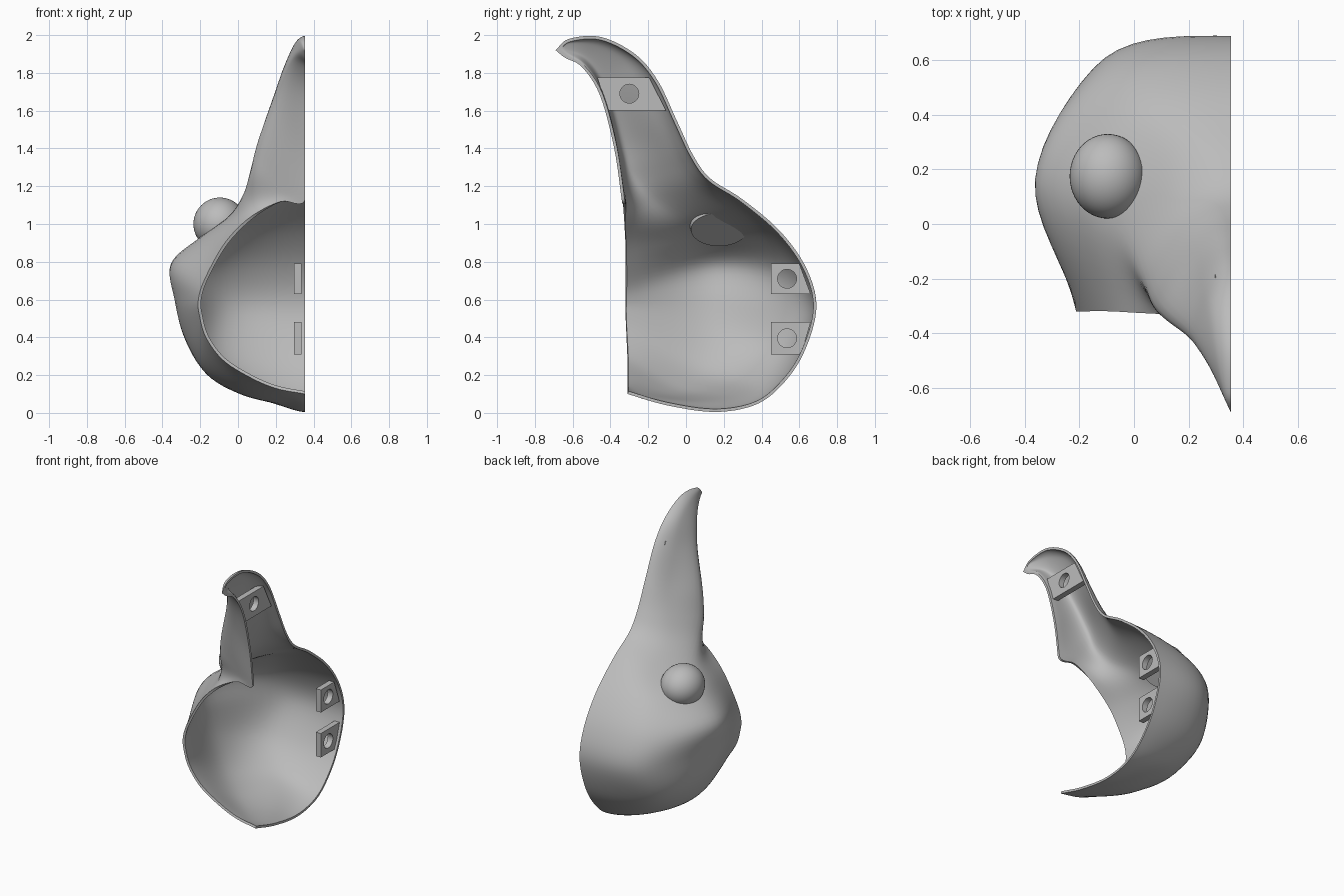
import bpy, bmesh, math
from mathutils import Vector

cube = bpy.data.objects.get("Cube")
if cube:
    bpy.data.objects.remove(cube)

grey = bpy.data.materials.new("plain grey")
grey.use_nodes = True
grey.diffuse_color = (0.5, 0.5, 0.5, 1)
grey.node_tree.nodes["Principled BSDF"].inputs["Base Color"].default_value = (0.5, 0.5, 0.5, 1)

CUT = 0.355  # flat side where the half mask is cut


def spline(p0, p1, p2, p3, t):
    return 0.5 * (2 * p1 + (p2 - p0) * t + (2 * p0 - 5 * p1 + 4 * p2 - p3) * t * t
                  + (3 * p1 - p0 - 3 * p2 + p3) * t ** 3)


def sample(points, steps, first=None):
    """Smooth curve through the points, with an optional start tangent point."""
    pts = [first or 2 * points[0] - points[1], *points, 2 * points[-1] - points[-2]]
    out = [spline(*pts[i:i + 4], k / steps) for i in range(len(points) - 1) for k in range(steps)]
    return out + [points[-1].copy()]


def mirrored(p):
    return Vector((2 * CUT - p.x, p.y, p.z))


def finish(obj, angle=35):
    bpy.ops.object.select_all(action='DESELECT')
    obj.select_set(True)
    bpy.context.view_layer.objects.active = obj
    bpy.ops.object.convert(target='MESH')
    obj.data.materials.clear()
    obj.data.materials.append(grey)
    bpy.ops.object.shade_smooth_by_angle(angle=math.radians(angle))


def mesh_object(name, bm):
    mesh = bpy.data.meshes.new(name)
    bm.to_mesh(mesh)
    bm.free()
    obj = bpy.data.objects.new(name, mesh)
    bpy.context.collection.objects.link(obj)
    return obj


# Four rails from the chin to the horn tip: centre line, shoulder, cheek, opening edge
chin = (CUT, -.31, .1)
tip = (CUT, -.69, 1.92)
centre = [(CUT, y, z) for y, z in (
    (-.1, .04), (.15, .005), (.36, .04), (.5, .14), (.62, .31), (.69, .55), (.64, .76), (.5, .96),
    (.3, 1.13), (.13, 1.24), (.04, 1.36), (-.05, 1.55), (-.15, 1.76), (-.27, 1.9),
    (-.45, 1.99), (-.62, 1.98))]
shoulder = [
    (.31, -.16, .06), (.22, .08, .045), (.11, .29, .08), (-.01, .41, .165), (-.11, .52, .33),
    (-.105, .61, .56), (-.1, .56, .77), (-.02, .43, .95), (.12, .26, 1.09), (.15, .05, 1.2),
    (.185, -.05, 1.33), (.225, -.13, 1.5), (.25, -.23, 1.71), (.275, -.32, 1.87),
    (.3, -.47, 1.955), (.33, -.62, 1.965)]
cheek = [
    (.26, -.24, .09), (.1, -.1, .09), (-.03, 0, .125), (-.18, .1, .22), (-.285, .16, .4),
    (-.335, .16, .6), (-.355, .16, .79), (-.2, .1, .93), (-.05, -.02, 1.04), (.025, -.18, 1.15),
    (.065, -.29, 1.27), (.11, -.345, 1.42), (.195, -.41, 1.66), (.24, -.465, 1.79),
    (.285, -.54, 1.88), (.33, -.635, 1.92)]
opening = [
    (.2, -.31, .13), (.06, -.31, .19), (-.08, -.31, .28), (-.17, -.315, .4), (-.205, -.32, .52),
    (-.21, -.32, .6), (-.18, -.32, .7), (-.09, -.32, .87), (0, -.325, .98), (.1, -.33, 1.06),
    (.23, -.335, 1.12), (CUT, -.34, 1.125), (CUT, -.38, 1.4), (CUT, -.455, 1.68),
    (CUT, -.55, 1.83), (CUT, -.64, 1.88)]

rails = [sample([Vector(p) for p in (chin, *rail, tip)], 6)
         for rail in (centre, shoulder, cheek, opening)]

# Mask shell: cross sections swept between the rails
bm = bmesh.new()
rows = []
for ring in zip(*rails):
    section = sample(list(ring), 8, mirrored(ring[1]))
    for p in section:
        p.x = min(p.x, CUT)
    rows.append([bm.verts.new(p) for p in section])
for a, b in zip(rows, rows[1:]):
    for i in range(len(a) - 1):
        bm.faces.new((a[i], a[i + 1], b[i + 1], b[i]))
bmesh.ops.remove_doubles(bm, verts=bm.verts, dist=0.0008)
bm.normal_update()
side = min(bm.faces, key=lambda f: f.calc_center_median().x)
if side.normal.x > 0:
    bmesh.ops.reverse_faces(bm, faces=bm.faces)
shell = mesh_object("mask_shell", bm)
wall = shell.modifiers.new("wall", 'SOLIDIFY')
wall.thickness = 0.016
wall.offset = -1
finish(shell, 45)
for v in shell.data.vertices:
    v.co.x = min(v.co.x, CUT)

# Eye: an egg trimmed flat along the inside of the shell
bm = bmesh.new()
bmesh.ops.create_uvsphere(bm, u_segments=48, v_segments=24, radius=1)
bmesh.ops.scale(bm, vec=(.14, .155, .14), verts=bm.verts)
bmesh.ops.translate(bm, vec=(-.096, .175, 1.0), verts=bm.verts)
cut = bmesh.ops.bisect_plane(bm, geom=bm.verts[:] + bm.edges[:] + bm.faces[:],
                             plane_co=(-.07, .17, .97), plane_no=(-.65, 0, .76), clear_inner=True)
rim = [e for e in cut["geom_cut"] if isinstance(e, bmesh.types.BMEdge)]
bmesh.ops.edgeloop_fill(bm, edges=rim)
bmesh.ops.recalc_face_normals(bm, faces=bm.faces)
finish(mesh_object("eye", bm))


# Joining tabs: flat plates with a round hole, extruded along x
def tab(name, corners, hole):
    curve = bpy.data.curves.new(name, 'CURVE')
    curve.dimensions = '2D'
    curve.fill_mode = 'BOTH'
    curve.extrude = 0.02
    turns = [math.tau * k / 32 for k in range(32)]
    circle = [(hole[0] + .05 * math.cos(a), hole[1] + .05 * math.sin(a)) for a in turns]
    for loop in (corners, circle):
        line = curve.splines.new('POLY')
        line.points.add(len(loop) - 1)
        for point, (y, z) in zip(line.points, loop):
            point.co = (y, z, 0, 1)
        line.use_cyclic_u = True
    obj = bpy.data.objects.new(name, curve)
    bpy.context.collection.objects.link(obj)
    obj.location.x = 0.317
    obj.rotation_euler = (math.pi / 2, 0, math.pi / 2)
    finish(obj)


tab("lower_tab", [(.45, .31), (.61, .31), (.66, .48), (.45, .48)], (.535, .395))
tab("middle_tab", [(.45, .63), (.66, .63), (.6, .79), (.45, .79)], (.535, .71))
tab("horn_tab", [(-.41, 1.6), (-.105, 1.6), (-.195, 1.775), (-.47, 1.775)], (-.3, 1.69))
